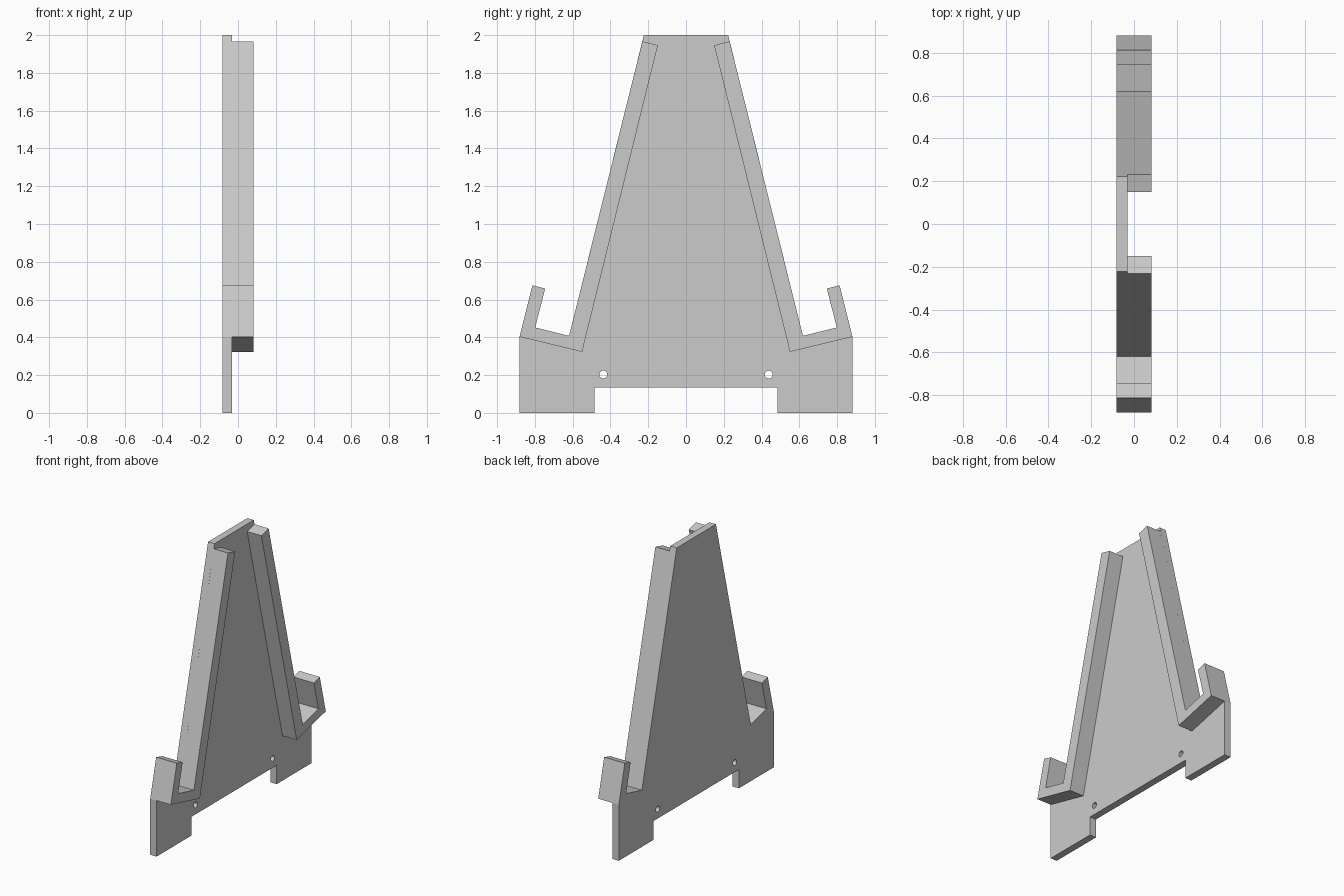
import bpy
import bmesh
from mathutils import Matrix

old = bpy.data.objects.get("Cube")
if old:
    bpy.data.objects.remove(old, do_unlink=True)

BACK, MIDDLE, FRONT = -0.082, -0.031, 0.082

grey = bpy.data.materials.new("plain grey")
colour = (0.6, 0.6, 0.6, 1)
grey.diffuse_color = colour
grey.use_nodes = True
grey.node_tree.nodes["Principled BSDF"].inputs["Base Color"].default_value = colour


def add_object(name, bm):
    bmesh.ops.recalc_face_normals(bm, faces=bm.faces)
    mesh = bpy.data.meshes.new(name)
    bm.to_mesh(mesh)
    bm.free()
    mesh.materials.append(grey)
    obj = bpy.data.objects.new(name, mesh)
    bpy.context.collection.objects.link(obj)
    return obj


def slab(name, outline, x0, x1):
    """Extrude a (y, z) outline along x."""
    bm = bmesh.new()
    face = bm.faces.new([bm.verts.new((x0, y, z)) for y, z in outline])
    moved = bmesh.ops.extrude_face_region(bm, geom=[face], use_keep_orig=True)["geom"]
    verts = [v for v in moved if isinstance(v, bmesh.types.BMVert)]
    bmesh.ops.translate(bm, verts=verts, vec=(x1 - x0, 0, 0))
    return add_object(name, bm)


def mirrored(points):
    return [(-y, z) for y, z in reversed(points)]


# Upturned hook, from the foot of the sloped edge to the outer corner
hook = [(0.619, 0.408), (0.798, 0.452), (0.746, 0.658), (0.813, 0.676), (0.881, 0.403)]

# Back plate with two feet
half = [(0.223, 2)] + hook + [(0.881, 0), (0.484, 0), (0.484, 0.135)]
plate = slab("back_plate", half + mirrored(half), BACK, MIDDLE)

# Raised rails that run down the sloped edges into the hooks
rail = [(0.149, 1.946), (0.231, 1.967)] + hook + [(0.55, 0.323)]
slab("back_rail", rail, MIDDLE, FRONT)
slab("front_rail", mirrored(rail), MIDDLE, FRONT)

# Two small round holes through the plate
bm = bmesh.new()
for y in (-0.438, 0.438):
    place = Matrix.Translation((MIDDLE, y, 0.203)) @ Matrix.Rotation(1.5707963, 4, "Y")
    bmesh.ops.create_cone(bm, cap_ends=True, segments=24, radius1=0.021,
                          radius2=0.021, depth=0.3, matrix=place)
cutter = add_object("hole_cutter", bm)
cutter.hide_render = True
cut = plate.modifiers.new("holes", "BOOLEAN")
cut.operation = "DIFFERENCE"
cut.solver = "EXACT"
cut.object = cutter
bpy.context.view_layer.objects.active = plate
bpy.ops.object.modifier_apply(modifier=cut.name)
bpy.data.objects.remove(cutter, do_unlink=True)
